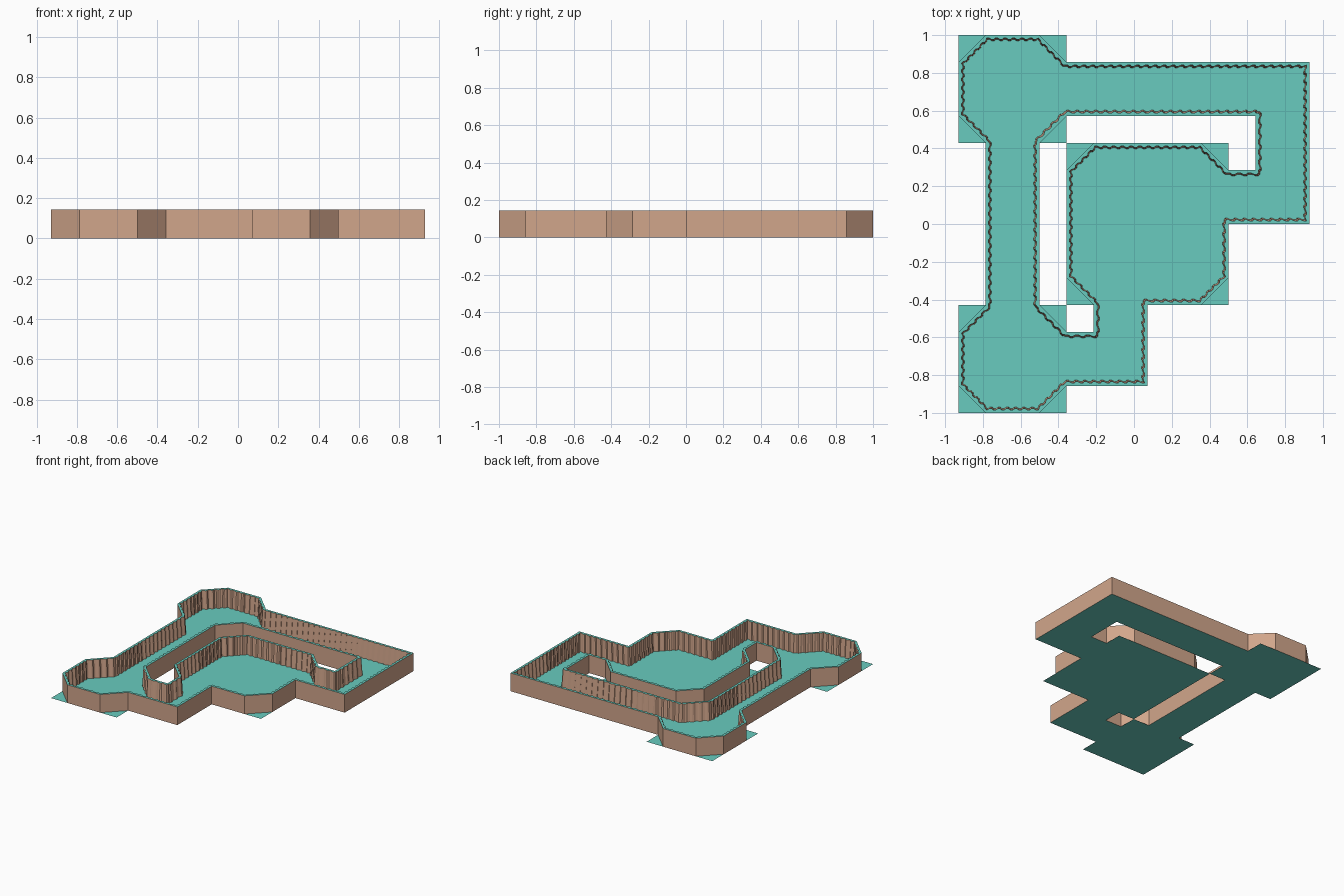
import bpy, bmesh
from mathutils import Vector

if "Cube" in bpy.data.objects:
    bpy.data.objects.remove(bpy.data.objects["Cube"])

U = 1 / 7          # one grid tile; wall height is one tile
WAVES = 3          # inner-face ripples per tile


def material(name, color):
    m = bpy.data.materials.new(name)
    m.diffuse_color = color
    m.use_nodes = True
    m.node_tree.nodes["Principled BSDF"].inputs["Base Color"].default_value = m.diffuse_color
    return m


teal = material("floor_teal", (0.14, 0.60, 0.52, 1))
tan = material("wall_tan", (0.64, 0.38, 0.26, 1))


def finish(name, bm, mats):
    mesh = bpy.data.meshes.new(name)
    bm.to_mesh(mesh)
    bm.free()
    for m in mats:
        mesh.materials.append(m)
    ob = bpy.data.objects.new(name, mesh)
    bpy.context.collection.objects.link(ob)
    return ob


# Floor: three square rooms plus corridor strips (x0, x1, y0, y1 in tiles)
rects = [(-6.5, -2.5, 3, 7), (-6.5, -2.5, -7, -3), (-2.5, 3.5, -3, 3),
         (-5.5, -3.5, -3, 3), (-2.5, 6.5, 4, 6), (4.5, 6.5, 0, 4),
         (3.5, 4.5, 0, 2), (-2.5, 0.5, -6, -4), (-1.5, 0.5, -4, -3)]
bm = bmesh.new()
for x0, x1, y0, y1 in rects:
    bm.faces.new([bm.verts.new((x * U, y * U, 0)) for x, y in
                  ((x0, y0), (x1, y0), (x1, y1), (x0, y1))])
finish("floor", bm, [teal])


def wall(name, loop):
    """Flat outer face on the loop, rippled and slightly battered inner face on its left."""
    pts = [Vector(p) * U for p in loop]
    n = len(pts)
    normals = []
    for i in range(n):
        d = (pts[(i + 1) % n] - pts[i]).normalized()
        normals.append(Vector((-d.y, d.x)))
    mitres = []
    for i in range(n):
        s = normals[i - 1] + normals[i]
        mitres.append(s * (2 / s.length_squared))

    bm = bmesh.new()
    rows = []
    for i in range(n):
        j = (i + 1) % n
        steps = max(1, round((pts[j] - pts[i]).length / U * WAVES)) * 4
        for k in range(steps):
            t = k / steps
            p = pts[i].lerp(pts[j], t)
            m = mitres[i].lerp(mitres[j], t)
            ripple = 0.004 if k % 4 in (1, 2) else -0.004
            corner = k == 0
            top, low = p + m * (0.019 + ripple), p + m * (0.027 + ripple)
            coords = ((p, 0), (p, U), (top, U), (low, 0))
            row = [bm.verts.new((c.x, c.y, z)) for c, z in coords]
            rows.append((row, corner))
    corners = [i for i, r in enumerate(rows) if r[1]]
    # Outer faces: one polygon per straight run, sharing the top edge points
    for a, b in zip(corners, corners[1:] + [len(rows)]):
        run = [rows[i % len(rows)][0] for i in range(a, b + 1)]
        bm.faces.new([run[-1][0], run[0][0]] + [r[1] for r in run])
    # Wall top and rippled inner face
    for i in range(len(rows)):
        a, b = rows[i - 1][0], rows[i][0]
        f = bm.faces.new((a[1], b[1], b[2], a[2]))
        f.material_index = 1
        bm.faces.new((a[2], b[2], b[3], a[3]))
    # Remove unused base points and make the outer faces face outward
    loose = [v for v in bm.verts if not v.link_faces]
    bmesh.ops.delete(bm, geom=loose, context='VERTS')
    bm.normal_update()
    flip = [f for f in bm.faces if len(f.verts) > 4]
    for f in flip:
        c = f.calc_center_median()
        inner = min(range(n), key=lambda i: (
            abs((Vector(c.xy) - pts[i]).dot(normals[i]))
            + ((pts[i] + pts[(i + 1) % n]) / 2 - Vector(c.xy)).length))
        if f.normal.xy.dot(normals[inner]) > 0:
            f.normal_flip()
    finish(name, bm, [tan, teal])


# Loops run with the floor on their left
wall("perimeter_wall", [
    (-5.5, -7), (-3.5, -7), (-2.5, -6), (0.5, -6), (0.5, -3), (2.5, -3),
    (3.5, -2), (3.5, 0), (6.5, 0), (6.5, 6), (-2.5, 6), (-3.5, 7),
    (-5.5, 7), (-6.5, 6), (-6.5, 4), (-5.5, 3), (-5.5, -3), (-6.5, -4),
    (-6.5, -6)])
wall("courtyard_wall", [
    (-3.5, -3), (-3.5, 3), (-2.5, 4), (4.5, 4), (4.5, 2), (3.5, 2),
    (2.5, 3), (-1.5, 3), (-2.5, 2), (-2.5, -2), (-1.5, -3), (-1.5, -4),
    (-2.5, -4)])
